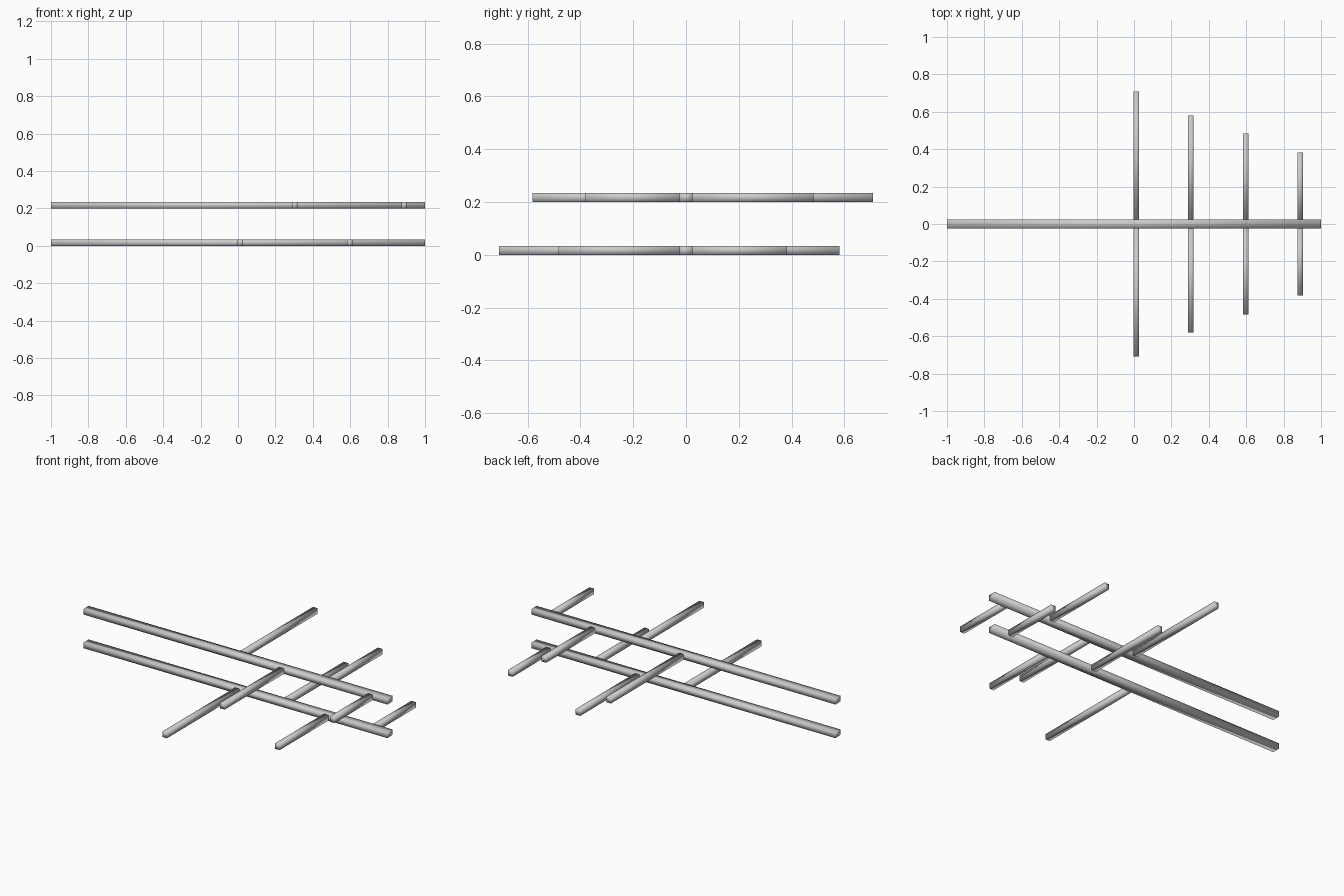
import bpy

if "Cube" in bpy.data.objects:
    bpy.data.objects.remove(bpy.data.objects["Cube"])

H = 0.033          # bar height
BOOM_W = 0.049     # boom width
ROD_W = 0.03       # element width


def bar(name, x0, x1, y0, y1, z0):
    bpy.ops.mesh.primitive_cube_add(
        size=1, location=((x0 + x1) / 2, (y0 + y1) / 2, z0 + H / 2))
    ob = bpy.context.object
    ob.name = name
    ob.scale = (x1 - x0, y1 - y0, H)
    bpy.ops.object.transform_apply(location=False, rotation=False, scale=True)
    bpy.ops.object.shade_smooth()   # soft gradients across the bars
    return ob


# element stations along the boom and their reach from the centre line
rods = [(0.013, 0.708), (0.304, 0.581), (0.597, 0.483), (0.888, 0.382)]

# two stacked booms; elements alternate sides, mirrored between the booms
for level, z, first in (("lower", 0.0, -1), ("upper", 0.20, 1)):
    bar(level + "_boom", -1, 1, -BOOM_W / 2, BOOM_W / 2, z)
    for i, (x, reach) in enumerate(rods):
        side = first * (-1) ** i
        y0, y1 = sorted((side * BOOM_W / 2, side * reach))
        bar(f"{level}_element_{i + 1}", x - ROD_W / 2, x + ROD_W / 2, y0, y1, z)
